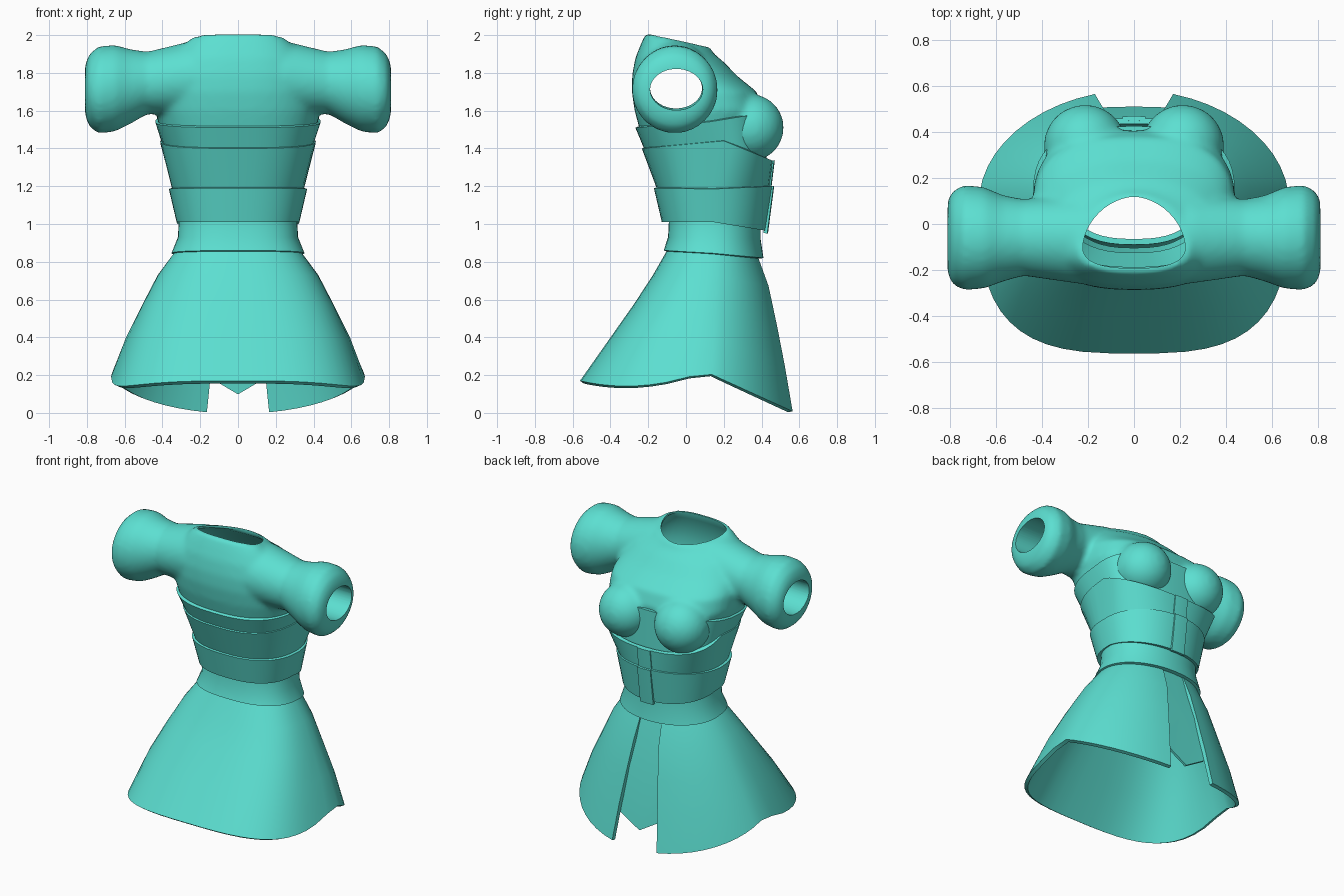
import bpy
import bmesh
from math import sin, cos, acos, pi, copysign
from mathutils import Matrix

cube = bpy.data.objects.get("Cube")
if cube:
    bpy.data.objects.remove(cube)

TEAL = (0.107, 0.74, 0.64, 1)
cloth = bpy.data.materials.new("teal_cloth")
cloth.use_nodes = True
cloth.diffuse_color = TEAL
cloth.node_tree.nodes["Principled BSDF"].inputs["Base Color"].default_value = TEAL

SIDES = 48
parts = []


def add_object(name, bm):
    mesh = bpy.data.meshes.new(name)
    bm.to_mesh(mesh)
    bm.free()
    obj = bpy.data.objects.new(name, mesh)
    bpy.context.collection.objects.link(obj)
    mesh.materials.append(cloth)
    parts.append(obj)
    return obj


def bake(obj):
    """Turn the modifier result into the object's own mesh."""
    deps = bpy.context.evaluated_depsgraph_get()
    mesh = bpy.data.meshes.new_from_object(obj.evaluated_get(deps))
    obj.modifiers.clear()
    obj.data = mesh


def thicken(obj, depth):
    mod = obj.modifiers.new("thickness", "SOLIDIFY")
    mod.thickness = depth
    mod.offset = -1
    bake(obj)


def ring(a, back, front, z_back, z_side, z_front, p_front=0.95, mid=None,
         p_back=0.8, slit=0.0, dip=0.0):
    """Rounded section, widest at y = mid; its height varies from back to side to front."""
    mid = (back + front) / 2 if mid is None else mid
    gap = acos((slit / a) ** (1 / p_front))
    steps = SIDES - 1 if slit else SIDES
    pts = []
    for i in range(SIDES):
        t = pi - gap + (pi + 2 * gap) * i / steps
        c, s = cos(t), sin(t)
        p = p_front if s > 0 else p_back
        c, s = copysign(abs(c) ** p, c), abs(s) ** p
        if sin(t) > 0:
            pts.append((a * c, mid + (front - mid) * s, z_side + (z_front - z_side) * s))
        else:
            z = z_side + (z_back - z_side) * s - dip * 4 * s * (1 - s)
            pts.append((a * c, mid + (back - mid) * s, z))
    return pts


def arm_ring(x, low, high, back, front):
    """Oval section across the arm direction."""
    turn = [2 * pi * i / SIDES for i in range(SIDES)]
    return [(x, (back + front) / 2 + (front - back) / 2 * cos(t),
             (low + high) / 2 + (high - low) / 2 * sin(t)) for t in turn]


def loft(name, rings, closed=True, caps=False):
    bm = bmesh.new()
    rows = [[bm.verts.new(p) for p in r] for r in rings]
    n = len(rows[0])
    for lo, hi in zip(rows, rows[1:]):
        for i in range(n if closed else n - 1):
            j = (i + 1) % n
            bm.faces.new((lo[i], lo[j], hi[j], hi[i]))
    if caps:
        bm.faces.new(rows[0][::-1])
        bm.faces.new(rows[-1])
        bmesh.ops.recalc_face_normals(bm, faces=bm.faces)
    return add_object(name, bm)


def strip(name, rows, depth):
    """Front panel from rows of (half width, y, edge z, middle z), bottom first."""
    obj = loft(name, [[(w, y - 0.004, z), (0, y, zm), (-w, y - 0.004, z)]
                      for w, y, z, zm in rows], closed=False)
    thicken(obj, depth)


def helper(obj):
    parts.remove(obj)
    obj.hide_render = True
    return obj


# Skirt, split at the chest side, with a squarer back hem
skirt = loft("skirt", [
    ring(.672, -.562, .582, .17, .22, 0, 1.03, .10, .65, slit=.17, dip=.05),
    ring(.592, -.40, .535, .40, .41, .25, 1.0, .11, .66, slit=.145, dip=.02),
    ring(.508, -.28, .492, .57, .57, .46, 1.0, .12, .7, slit=.12),
    ring(.425, -.175, .445, .73, .73, .67, 1.0, .13, .75, slit=.095),
    ring(.335, -.095, .385, .87, .85, .83, .95, .14, .8, slit=.08)], closed=False)
thicken(skirt, .025)
strip("skirt_inner_panel", [(.15, .51, .19, .10), (.13, .46, .5, .5), (.10, .375, .84, .84)], .015)

# Belt and corset bands, bottom to top
bands = {
    "waist_belt": [(.352, -.118, .41, .86, .845, .82), (.318, -.095, .395, .93, .93, .92),
                   (.313, -.09, .395, 1.03, 1.03, 1.03)],
    "lower_corset_band": [(.325, -.128, .42, 1.01, 1.01, .965), (.366, -.17, .457, 1.19, 1.185, 1.2)],
    "middle_corset_band": [(.345, -.148, .44, 1.17, 1.17, 1.17),
                           (.412, -.234, .46, 1.4, 1.44, 1.335, .8, .2, .72)],
    "upper_corset_band": [(.388, -.21, .425, 1.37, 1.39, 1.31, .75, .18, .72),
                          (.438, -.268, .425, 1.51, 1.54, 1.59, .72, .12, .76)],
}
for band_name, sections in bands.items():
    thicken(loft(band_name, [ring(*s) for s in sections]), .025)

# Closing plackets on the corset
strip("lower_placket", [(.05, .434, .95, .95), (.05, .467, 1.2, 1.2)], .02)
strip("upper_placket", [(.05, .452, 1.19, 1.19), (.05, .47, 1.335, 1.335)], .02)

# Bodice: torso, puffed sleeves and bust fused, then hollowed
torso = [(.405, -.24, .37, 1.48, 1.48, 1.48, .72), (.44, -.272, .41, 1.6, 1.6, 1.6, .72),
         (.44, -.287, .375, 1.7, 1.7, 1.7, .75), (.42, -.285, .275, 1.79, 1.78, 1.78, .85),
         (.37, -.268, .198, 1.88, 1.87, 1.86, .95), (.30, -.24, .148, 1.95, 1.94, 1.9, 1.0, -.08),
         (.24, -.212, .128, 2.01, 1.985, 1.935, 1.05, -.1)]
bodice = loft("bodice", [ring(*s) for s in torso], caps=True)

sleeve = [(.25, 1.58, 1.968, -.258, .13), (.48, 1.582, 1.912, -.225, .108),
          (.57, 1.53, 1.925, -.25, .125), (.65, 1.49, 1.948, -.28, .16),
          (.74, 1.478, 1.94, -.288, .17), (.79, 1.52, 1.895, -.26, .14),
          (.81, 1.58, 1.84, -.21, .10)]


def both_arms(name, sections):
    mirrored = [(-s[0], *s[1:]) for s in reversed(sections)]
    return helper(loft(name, [arm_ring(*s) for s in mirrored + sections], caps=True))


def bust_cup(side):
    bm = bmesh.new()
    bmesh.ops.create_uvsphere(bm, u_segments=32, v_segments=20, radius=1)
    bm.transform(Matrix.Diagonal((.18, .178, .178, 1)))
    for v in bm.verts:
        if v.co.y < 0:
            v.co.y *= 1.8
    bm.transform(Matrix.Translation((side * .212, .34, 1.51)))
    return helper(add_object("bust_solid", bm))


arms = both_arms("sleeve_solid", sleeve)
cups = [bust_cup(1), bust_cup(-1)]
tunnel = both_arms("sleeve_cutter", [(.48, 1.612, 1.825, -.19, .085), (.9, 1.6, 1.82, -.19, .09)])
inner = [(a - .025, b + .025, f - .025, *rest) for a, b, f, *rest in torso[:-1]]
neck = (.222, -.192, .118)
inner = [(.36, -.19, .335, 1.3, 1.3, 1.3, .8)] + inner + [
    (*neck, 2.0, 1.97, 1.92, 1.1, -.1), (*neck, 2.1, 2.1, 2.1, 1.1, -.1)]
hollow = helper(loft("torso_cutter", [ring(*s) for s in inner], caps=True))


def combine(obj, other, operation):
    mod = obj.modifiers.new("combine", "BOOLEAN")
    mod.operation = operation
    mod.solver = "EXACT"
    mod.object = other


for solid in (arms, *cups):
    combine(bodice, solid, "UNION")
remesh = bodice.modifiers.new("fuse", "REMESH")
remesh.mode = "VOXEL"
remesh.voxel_size = .016
soften = bodice.modifiers.new("soften", "SMOOTH")
soften.factor = .5
soften.iterations = 10
combine(bodice, hollow, "DIFFERENCE")
combine(bodice, tunnel, "DIFFERENCE")
bake(bodice)
for tool in (arms, tunnel, hollow, *cups):
    bpy.data.objects.remove(tool)

# Smooth shading with crisp hems
bpy.ops.object.select_all(action="DESELECT")
for obj in parts:
    obj.select_set(True)
bpy.context.view_layer.objects.active = bodice
bpy.ops.object.shade_smooth_by_angle(angle=.65)
